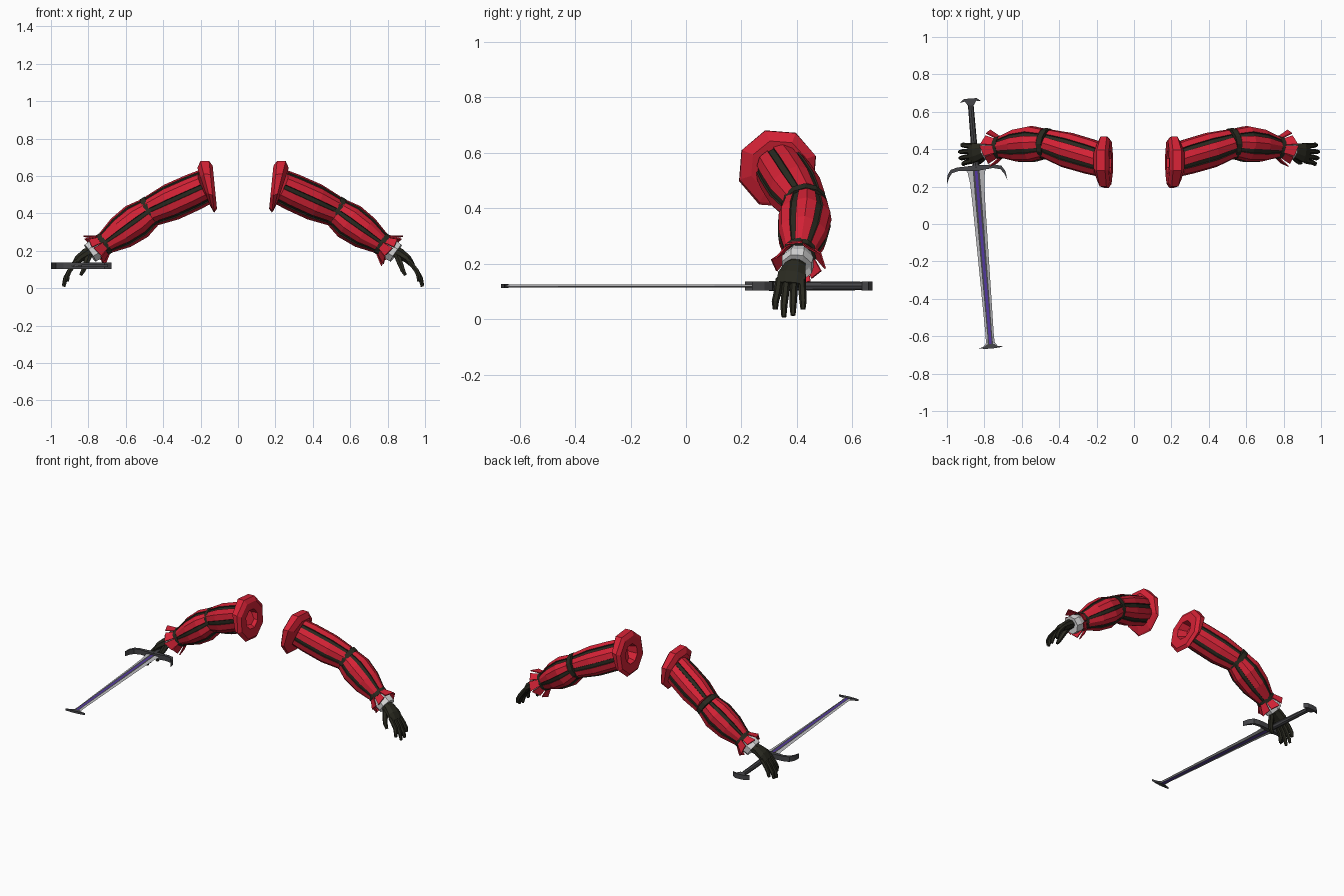
import bpy, bmesh, math
from mathutils import Vector

if "Cube" in bpy.data.objects:
    bpy.data.objects.remove(bpy.data.objects["Cube"])

MID = 0.027  # mirror plane of the two arms


def material(name, rgb):
    m = bpy.data.materials.new(name)
    m.diffuse_color = (*rgb, 1)
    m.use_nodes = True
    m.node_tree.nodes["Principled BSDF"].inputs["Base Color"].default_value = m.diffuse_color
    return m


RED = material("red_cloth", (0.66, 0.016, 0.036))
DARK = material("dark_leather", (0.022, 0.022, 0.014))
WHITE = material("white_linen", (0.68, 0.68, 0.68))
IRON = material("dark_iron", (0.06, 0.06, 0.066))
STEEL = material("light_steel", (0.52, 0.52, 0.54))
PURPLE = material("purple_inlay", (0.09, 0.04, 0.36))


def finish(name, bm, mats, side=1):
    """Turn a bmesh into an object; side -1 mirrors it to the other arm."""
    if side < 0:
        for v in bm.verts:
            v.co.x = 2 * MID - v.co.x
    bmesh.ops.recalc_face_normals(bm, faces=bm.faces)
    me = bpy.data.meshes.new(name)
    bm.to_mesh(me)
    bm.free()
    for m in mats:
        me.materials.append(m)
    ob = bpy.data.objects.new(name, me)
    bpy.context.collection.objects.link(ob)
    return ob


def frame(axis):
    a = Vector(axis).normalized()
    s = (Vector((0, 1, 0)) - a * a.y).normalized()
    return s, a.cross(s)


def circle(n, phase=0):
    return [(360 * i / n + phase, 1) for i in range(n)]


def loft(name, stations, section, mats, side, rule=None):
    """Skin rings; a station is (centre, width radius, height radius, axis or None)."""
    bm = bmesh.new()
    rings = []
    for i, (c, rx, ry, axis) in enumerate(stations):
        if axis is None:
            p = stations[max(i - 1, 0)][0]
            q = stations[min(i + 1, len(stations) - 1)][0]
            axis = Vector(q) - Vector(p)
        s, t = frame(axis)
        rings.append([bm.verts.new(Vector(c) + s * rx * k * math.cos(math.radians(d))
                                   + t * ry * k * math.sin(math.radians(d)))
                      for d, k in section])
    n = len(section)
    for r0, r1 in zip(rings, rings[1:]):
        for k in range(n):
            f = bm.faces.new((r0[k], r0[(k + 1) % n], r1[(k + 1) % n], r1[k]))
            f.material_index = rule(k) if rule else 0
    bm.faces.new(rings[0])
    bm.faces.new(rings[-1])
    return finish(name, bm, mats, side)


def rnd(x, y, z, r, axis=None):
    return ((x, y, z), r, r, axis)


# Sleeve section: six raised red panels with sunken dark strips between them
PANELS = [(60 * i + d - 5, k) for i in range(6)
          for d, k in ((8, 1), (30, 1.05), (52, 1), (53, 0.93), (67, 0.93))]


def strip(k):
    return 1 if k % 5 >= 2 else 0


def arm(tag, side):
    # Shoulder ring with a sunken opening, thicker at the top
    tilt, slant = (1, 0, -0.1), (1, 0, -0.33)
    loft(tag + "_shoulder_ring", [
        rnd(0.235, 0.335, 0.55, 0.045, tilt), rnd(0.18, 0.33, 0.545, 0.065, tilt),
        rnd(0.178, 0.33, 0.54, 0.122, tilt), rnd(0.195, 0.33, 0.543, 0.146, tilt),
        rnd(0.222, 0.33, 0.547, 0.144, (1, 0, -0.25)),
        rnd(0.24, 0.335, 0.548, 0.105, slant)], circle(8, 18), [RED], side)
    # Puffed sleeves
    loft(tag + "_upper_sleeve", [
        rnd(0.225, 0.34, 0.545, 0.09), rnd(0.29, 0.36, 0.515, 0.095),
        rnd(0.41, 0.395, 0.461, 0.096), rnd(0.515, 0.428, 0.414, 0.08)],
        PANELS, [RED, DARK], side, strip)
    loft(tag + "_fore_sleeve", [
        rnd(0.53, 0.43, 0.405, 0.08), rnd(0.595, 0.428, 0.357, 0.097),
        rnd(0.68, 0.42, 0.297, 0.088), rnd(0.77, 0.41, 0.236, 0.056)],
        PANELS, [RED, DARK], side, strip)
    # Bands at elbow and wrist
    loft(tag + "_elbow_band", [rnd(0.51, 0.427, 0.418, 0.084),
                               rnd(0.537, 0.43, 0.402, 0.084)], circle(12), [DARK], side)
    loft(tag + "_wrist_band", [rnd(0.76, 0.411, 0.243, 0.062),
                               rnd(0.782, 0.409, 0.228, 0.062)], circle(12), [DARK], side)
    # Ragged frill of separate flaps
    bm = bmesh.new()
    c = Vector((0.775, 0.41, 0.233))
    axis = Vector((0.82, -0.08, -0.57)).normalized()
    s, t = frame(axis)

    def pt(deg, r, along):
        a = math.radians(deg)
        return bm.verts.new(c + axis * along + (s * math.cos(a) + t * math.sin(a)) * r)

    for i in range(8):
        d, e = 45 * i + 10, 0.012 * (i % 2)
        bm.faces.new((pt(d - 21, 0.056, 0), pt(d + 21, 0.056, 0),
                      pt(d + 19, 0.088, 0.05 + e), pt(d - 19, 0.096 - e, 0.062 - e)))
    frill = finish(tag + "_frill", bm, [RED], side)
    mod = frill.modifiers.new("thickness", 'SOLIDIFY')
    mod.thickness = 0.006
    # Linen cuff
    loft(tag + "_cuff", [rnd(0.775, 0.408, 0.235, 0.045), rnd(0.815, 0.403, 0.207, 0.061),
                         rnd(0.845, 0.4, 0.187, 0.058), rnd(0.84, 0.4, 0.19, 0.04)],
         circle(8, 22.5), [WHITE], side)
    # Gloved hand
    loft(tag + "_palm", [((0.815, 0.402, 0.207), 0.034, 0.03, None),
                         ((0.865, 0.392, 0.186), 0.042, 0.03, None),
                         ((0.905, 0.382, 0.158), 0.055, 0.024, None),
                         ((0.932, 0.377, 0.125), 0.054, 0.015, None)],
         circle(8, 22.5), [DARK], side)
    for i, (y0, y1, x1, z1) in enumerate(((0.337, 0.322, 0.965, 0.035), (0.363, 0.353, 0.985, 0.008),
                                          (0.39, 0.386, 0.988, 0.014), (0.418, 0.422, 0.975, 0.036))):
        loft(f"{tag}_finger_{i + 1}", [
            rnd(0.915, y0, 0.145, 0.014), rnd(0.955, (y0 + y1) / 2, 0.093, 0.014),
            rnd((0.955 + x1) / 2 + 0.006, y1, (0.093 + z1) / 2, 0.013), rnd(x1, y1, z1, 0.009)],
            circle(6), [DARK], side)
    loft(tag + "_thumb", [rnd(0.85, 0.375, 0.178, 0.02), rnd(0.868, 0.345, 0.13, 0.017),
                          rnd(0.88, 0.332, 0.098, 0.014), rnd(0.895, 0.327, 0.07, 0.009)],
         circle(6), [DARK], side)


arm("left", 1)
arm("right", -1)


# Sword, laid out along local -y and then turned slightly
def place(ob):
    ob.location = (-0.845, 0.30, 0.12)
    ob.rotation_euler.z = math.asin(0.082)


def plate(name, half, thick, mat):
    """Flat bar from half an outline (across, along), mirrored across the blade."""
    bm = bmesh.new()
    outline = half + [(-v, l) for v, l in reversed(half) if v > 0]
    f = bm.faces.new([bm.verts.new((v, -l, -thick)) for v, l in outline])
    ext = bmesh.ops.extrude_face_region(bm, geom=[f])
    for v in ext["geom"]:
        if isinstance(v, bmesh.types.BMVert):
            v.co.z = thick
    place(finish(name, bm, [mat]))


plate("guard", [(0, -0.014), (0.1, -0.01), (0.137, 0.0), (0.156, 0.03), (0.162, 0.075),
                (0.148, 0.042), (0.13, 0.018), (0.09, 0.008), (0.03, 0.014), (0, 0.016)], 0.017, IRON)
plate("pommel", [(0, -0.373), (0.035, -0.371), (0.058, -0.353),
                 (0.03, -0.358), (0.016, -0.335), (0, -0.335)], 0.016, IRON)
plate("tip_bar", [(0, 0.945), (0.02, 0.945), (0.035, 0.957), (0.07, 0.964),
                  (0.03, 0.968), (0, 0.97)], 0.007, IRON)

# Grip
bm = bmesh.new()
bmesh.ops.create_cone(bm, cap_ends=True, segments=8, radius1=0.018, radius2=0.015, depth=0.36)
for v in bm.verts:
    v.co = Vector((v.co.x, v.co.z + 0.18, v.co.y))
place(finish("grip", bm, [IRON]))

# Blade: steel edges, dark fuller and purple inlay by column
bm = bmesh.new()
for sign in (1, -1):
    rows = []
    for l, w in ((0, 0.058), (0.025, 0.046), (0.08, 0.038), (0.2, 0.034),
                 (0.9, 0.022), (0.94, 0.024), (0.957, 0.04)):
        a, b = min(0.018, w * 0.58), 0.007
        rows.append([bm.verts.new((x, -l, sign * z)) for x, z in
                     ((-w, 0.001), (-a, 0.005), (-b, 0.005), (b, 0.005), (a, 0.005), (w, 0.001))])
    for r0, r1 in zip(rows, rows[1:]):
        for k in range(5):
            f = bm.faces.new((r0[k], r0[k + 1], r1[k + 1], r1[k]))
            f.material_index = (0, 1, 2, 1, 0)[k]
bmesh.ops.remove_doubles(bm, verts=bm.verts, dist=0.0025)
place(finish("blade", bm, [STEEL, IRON, PURPLE]))
